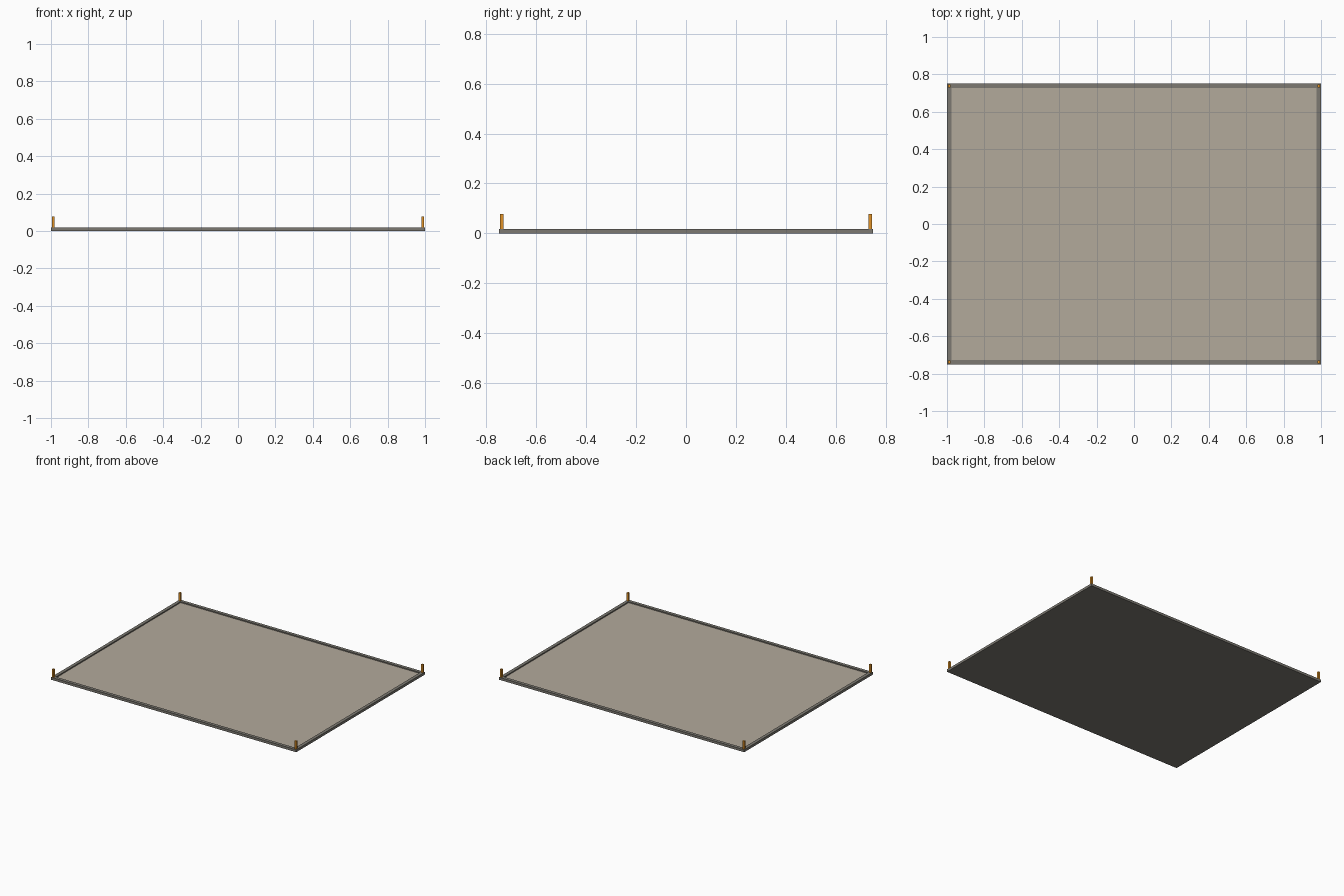
import bpy

if "Cube" in bpy.data.objects:
    bpy.data.objects.remove(bpy.data.objects["Cube"])


def material(name, rgb):
    m = bpy.data.materials.new(name)
    m.diffuse_color = (*rgb, 1)
    m.use_nodes = True
    m.node_tree.nodes["Principled BSDF"].inputs["Base Color"].default_value = m.diffuse_color
    return m


DARK = material("dark_grey", (0.20, 0.19, 0.165))
BEIGE = material("beige", (0.45, 0.40, 0.33))
ORANGE = material("orange", (0.75, 0.29, 0.02))


def box(name, lo, hi, mat):
    bpy.ops.mesh.primitive_cube_add(size=1, location=[(a + b) / 2 for a, b in zip(lo, hi)])
    o = bpy.context.object
    o.name = name
    o.scale = [b - a for a, b in zip(lo, hi)]
    bpy.ops.object.transform_apply(location=False, rotation=False, scale=True)
    o.data.materials.append(mat)


X, Y, RIM = 1.0, 0.75, 0.024
BASE, PANEL, TOP = 0.006, 0.01, 0.018

# base sheet and inset floor panel
box("base_sheet", (-X, -Y, 0), (X, Y, BASE), DARK)
box("floor_panel", (-X + RIM, -Y + RIM, BASE), (X - RIM, Y - RIM, PANEL), BEIGE)

# raised rim: long rails front and back, short rails between them
for s, side in ((-1, "front"), (1, "back")):
    ys = sorted((s * Y, s * (Y - RIM)))
    box(side + "_rail", (-X, ys[0], BASE), (X, ys[1], TOP), DARK)
for s, side in ((-1, "left"), (1, "right")):
    xs = sorted((s * X, s * (X - RIM)))
    box(side + "_rail", (xs[0], -Y + RIM, BASE), (xs[1], Y - RIM, TOP), DARK)

# corner pins
for sx in (-1, 1):
    for sy in (-1, 1):
        cx, cy, r = sx * (X - RIM / 2), sy * (Y - RIM / 2), 0.007
        box("corner_pin", (cx - r, cy - r, TOP), (cx + r, cy + r, 0.077), ORANGE)
